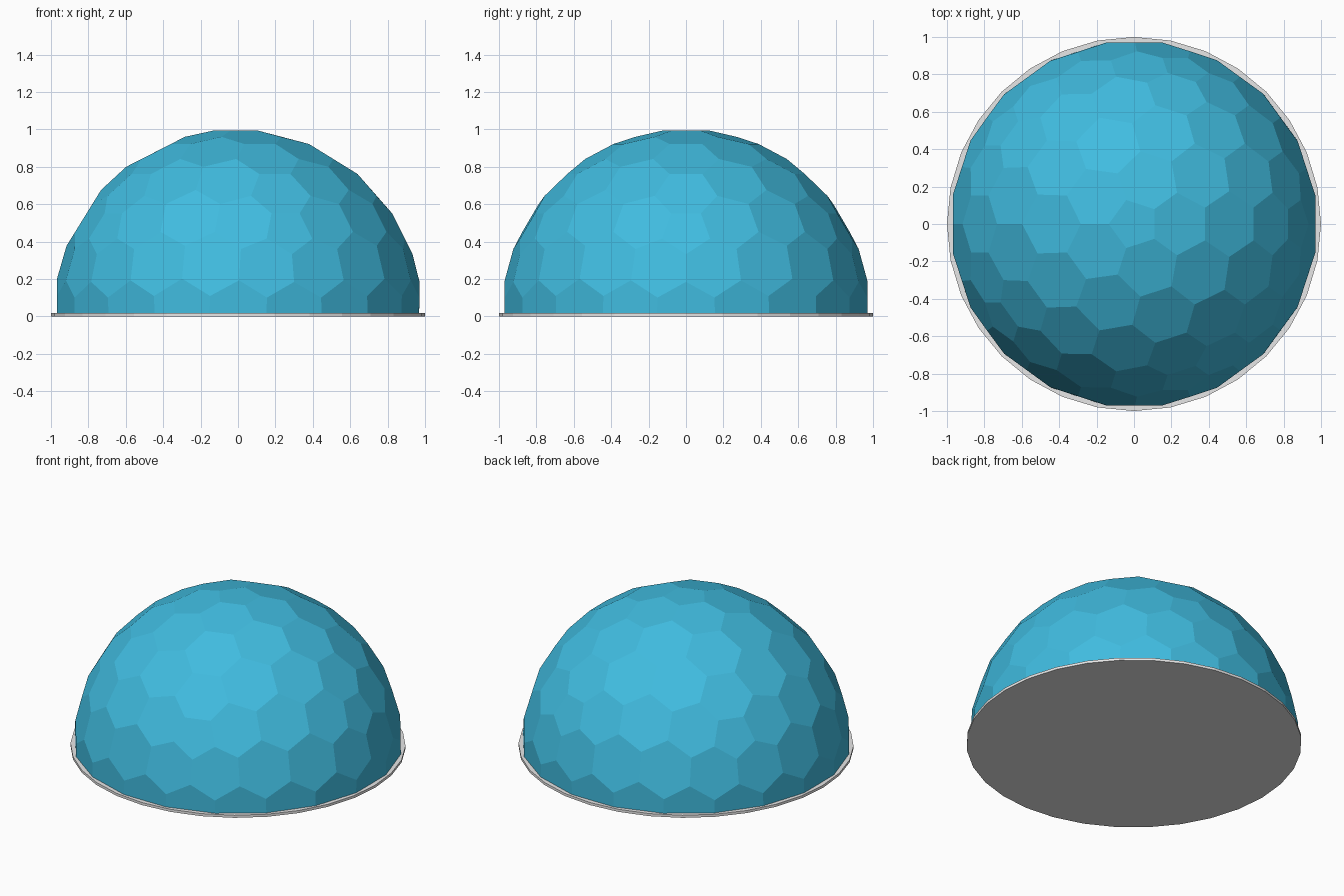
import bpy
import bmesh
import math
from mathutils import Vector

DOME_RADIUS = 0.985
BASE_RADIUS = 1.0
BASE_HEIGHT = 0.017

default_cube = bpy.data.objects.get("Cube")
if default_cube:
    bpy.data.objects.remove(default_cube, do_unlink=True)


def make_material(name, rgb):
    mat = bpy.data.materials.new(name)
    mat.use_nodes = True
    color = (*rgb, 1.0)
    mat.diffuse_color = color
    mat.node_tree.nodes["Principled BSDF"].inputs["Base Color"].default_value = color
    return mat


def make_object(name, bm, mat):
    mesh = bpy.data.meshes.new(name)
    bm.to_mesh(mesh)
    bm.free()
    mesh.materials.append(mat)
    obj = bpy.data.objects.new(name, mesh)
    bpy.context.collection.objects.link(obj)
    return obj


def angle_around(axis, point):
    """Angle of a point around an axis through the origin."""
    u = axis.orthogonal().normalized()
    v = axis.cross(u)
    return math.atan2(point.dot(v), point.dot(u))


def geodesic_sphere():
    """Icosahedron with each edge split in four, pushed out to a unit sphere."""
    bm = bmesh.new()
    bmesh.ops.create_icosphere(bm, subdivisions=1, radius=1.0)
    bmesh.ops.subdivide_edges(bm, edges=bm.edges[:], cuts=3, use_grid_fill=True)
    for v in bm.verts:
        v.co.normalize()
    bm.faces.ensure_lookup_table()
    bm.faces.index_update()
    return bm


def honeycomb_dome(radius):
    """Turn every geodesic vertex into a hexagon or pentagon, keep the top half."""
    source = geodesic_sphere()
    bm = bmesh.new()
    corners = [bm.verts.new(f.calc_center_median().normalized() * radius)
               for f in source.faces]
    for v in source.verts:
        axis = v.co.normalized()
        ring = [corners[f.index] for f in v.link_faces]
        ring.sort(key=lambda c: angle_around(axis, c.co))
        bm.faces.new(ring)
    source.free()
    bmesh.ops.bisect_plane(bm, geom=bm.verts[:] + bm.edges[:] + bm.faces[:],
                           plane_co=Vector((0, 0, 0)), plane_no=Vector((0, 0, 1)),
                           clear_inner=True)
    bm.normal_update()
    return bm


blue = make_material("sky_blue", (0.051, 0.50, 0.74))
grey = make_material("light_grey", (0.8, 0.8, 0.8))

# Faceted dome shell, resting on the base
dome = make_object("dome", honeycomb_dome(DOME_RADIUS), blue)
dome.location.z = BASE_HEIGHT

# Thin round base plate
bm = bmesh.new()
bmesh.ops.create_cone(bm, cap_ends=True, segments=32, radius1=BASE_RADIUS,
                      radius2=BASE_RADIUS, depth=BASE_HEIGHT)
base = make_object("base_plate", bm, grey)
base.location.z = BASE_HEIGHT / 2
